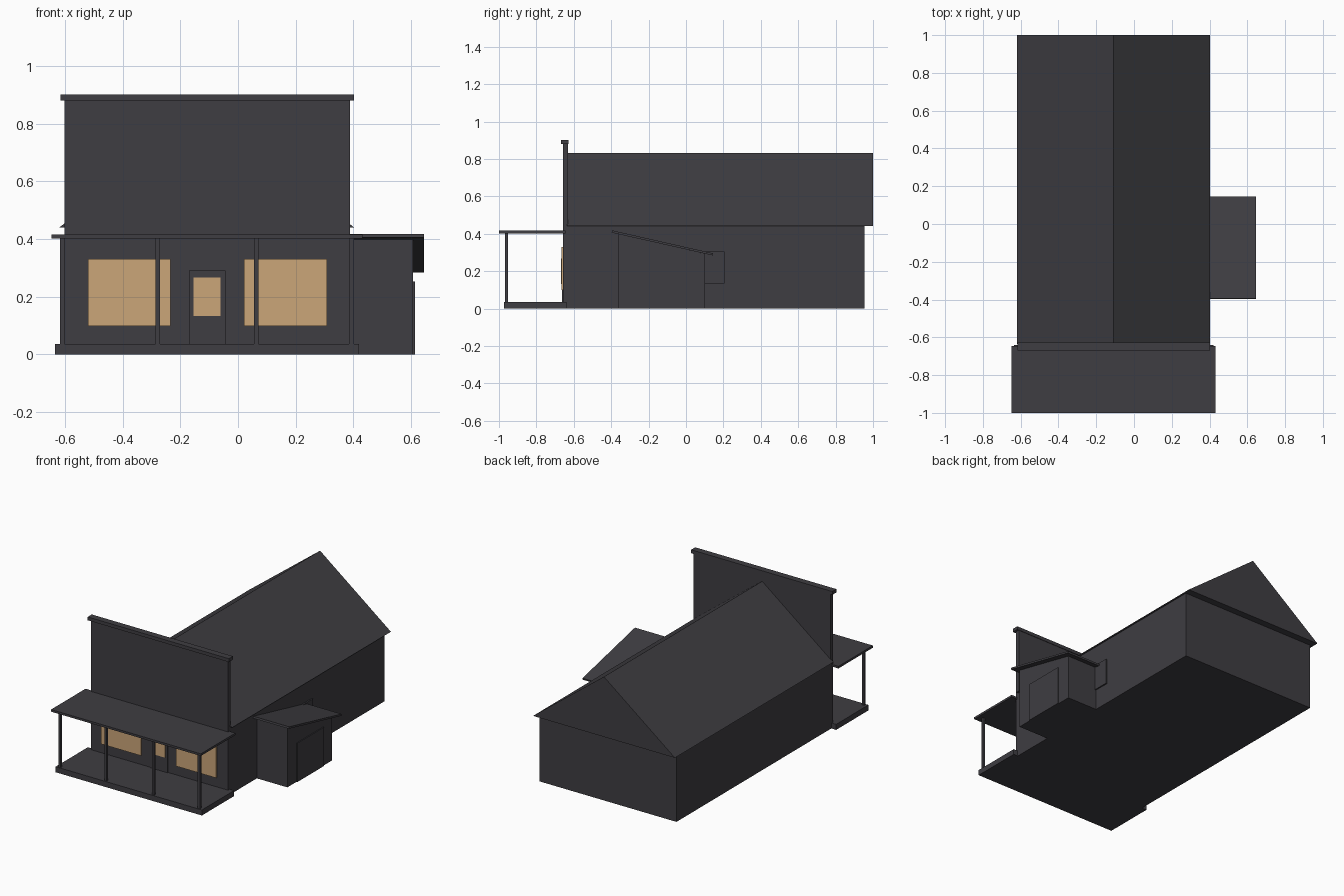
import bpy
import bmesh

if "Cube" in bpy.data.objects:
    bpy.data.objects.remove(bpy.data.objects["Cube"], do_unlink=True)


def material(name, colour):
    mat = bpy.data.materials.new(name)
    mat.use_nodes = True
    mat.diffuse_color = (*colour, 1)
    bsdf = mat.node_tree.nodes["Principled BSDF"]
    bsdf.inputs["Base Color"].default_value = (*colour, 1)
    bsdf.inputs["Roughness"].default_value = 0.9
    return mat


GREY = material("charcoal_timber", (0.049, 0.047, 0.054))
GLOW = material("warm_window", (0.60, 0.38, 0.19))


def prism(name, profile, axis, start, end, mat=GREY):
    """Extrude a flat profile along x (profile in y, z) or y (profile in x, z)."""
    def place(p, t):
        return (t, *p) if axis == "x" else (p[0], t, p[1])
    bm = bmesh.new()
    face = bm.faces.new([bm.verts.new(place(p, start)) for p in profile])
    ext = bmesh.ops.extrude_face_region(bm, geom=[face])
    shift = (end - start, 0, 0) if axis == "x" else (0, end - start, 0)
    verts = [g for g in ext["geom"] if isinstance(g, bmesh.types.BMVert)]
    bmesh.ops.translate(bm, verts=verts, vec=shift)
    bmesh.ops.recalc_face_normals(bm, faces=bm.faces)
    mesh = bpy.data.meshes.new(name)
    bm.to_mesh(mesh)
    bm.free()
    mesh.materials.append(mat)
    obj = bpy.data.objects.new(name, mesh)
    bpy.context.collection.objects.link(obj)
    return obj


def box(name, x, y, z, mat=GREY):
    corners = [(x[0], z[0]), (x[1], z[0]), (x[1], z[1]), (x[0], z[1])]
    return prism(name, corners, "y", y[0], y[1], mat)


# Main hall and its solid gable roof
box("hall_walls", (-0.60, 0.388), (-0.635, 0.955), (0, 0.442))
prism("gable_roof", [(-0.62, 0.44), (0.403, 0.44), (-0.108, 0.832)], "y", -0.635, 1.0)

# Tall false front with a cap
FRONT = -0.657
box("false_front", (-0.602, 0.388), (FRONT, -0.63), (0, 0.885))
box("false_front_cap", (-0.616, 0.402), (-0.669, -0.627), (0.88, 0.902))

# Porch
box("porch_floor", (-0.635, 0.42), (-0.972, -0.64), (0, 0.036))
box("porch_roof", (-0.648, 0.432), (-1.0, -0.645), (0.402, 0.416))
for i, x in enumerate((-0.61, -0.279, 0.064, 0.394)):
    box(f"porch_post_{i + 1}", (x - 0.008, x + 0.008), (-0.968, -0.952), (0.03, 0.405))

# Shop windows and front door
for side, x in (("right", (-0.521, -0.235)), ("left", (0.02, 0.308))):
    box(f"shop_window_{side}", x, (FRONT - 0.009, FRONT), (0.098, 0.33), GLOW)
box("front_door", (-0.17, -0.044), (FRONT - 0.006, FRONT), (0.036, 0.29))
box("front_door_pane", (-0.155, -0.06), (FRONT - 0.01, FRONT - 0.005), (0.132, 0.267), GLOW)

# Lean-to on the left side, with a roof sloping to the back
prism("lean_to_walls", [(-0.36, 0), (0.102, 0), (0.102, 0.293), (-0.36, 0.398)],
      "x", 0.38, 0.608)
prism("lean_to_roof", [(-0.398, 0.406), (0.143, 0.284), (0.146, 0.295), (-0.395, 0.418)],
      "x", 0.38, 0.645)
box("lean_to_door", (0.605, 0.614), (-0.265, 0.01), (0, 0.253))
box("side_window", (0.385, 0.397), (-0.02, 0.206), (0.135, 0.305))
